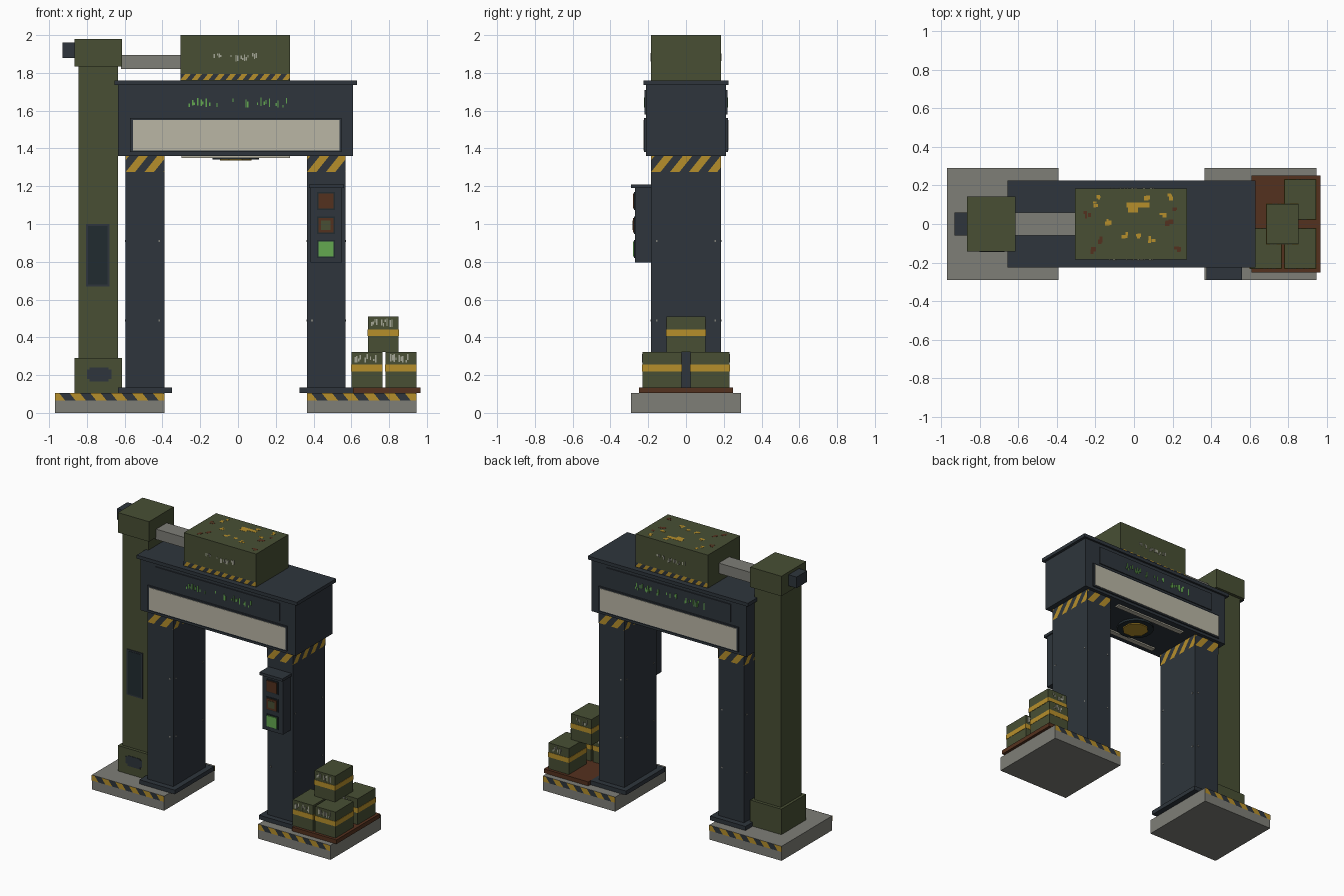
import bpy, bmesh, random
from math import floor, pi
from mathutils import Vector, Matrix

random.seed(4)
if "Cube" in bpy.data.objects:
    bpy.data.objects.remove(bpy.data.objects["Cube"], do_unlink=True)


def material(name, *srgb):
    lin = [((c / 255 + 0.055) / 1.055) ** 2.4 for c in srgb] + [1]
    m = bpy.data.materials.new(name)
    m.diffuse_color = lin
    m.use_nodes = True
    m.node_tree.nodes["Principled BSDF"].inputs["Base Color"].default_value = lin
    return m


OLIVE = material("olive paint", 72, 79, 52)
NAVY = material("dark blue steel", 46, 53, 60)
CONCRETE = material("concrete grey", 126, 126, 119)
LAMP = material("lamp beige", 186, 182, 165)
GOLD = material("warning yellow", 182, 143, 43)
RUST = material("rust brown", 84, 49, 30)
GREEN = material("signal green", 100, 168, 80)
GLASS = material("dark glass", 33, 43, 48)
STENCIL = material("stencil grey", 165, 166, 150)

CX = -0.0125  # middle of the gate


def finish(name, bm, *mats):
    me = bpy.data.meshes.new(name)
    bm.to_mesh(me)
    bm.free()
    for m in mats:
        me.materials.append(m)
    ob = bpy.data.objects.new(name, me)
    bpy.context.collection.objects.link(ob)
    return ob


def boxes(name, mat, *bounds):
    """One object made of boxes, each (x0, x1, y0, y1, z0, z1)."""
    bm = bmesh.new()
    for b in bounds:
        lo, hi = Vector(b[0::2]), Vector(b[1::2])
        size = Matrix.Diagonal((*(hi - lo), 1))
        bmesh.ops.create_cube(bm, size=1, matrix=Matrix.Translation((lo + hi) / 2) @ size)
    return finish(name, bm, mat)


def facing(side, x0, x1, depth, z0, z1, thick=0.003):
    """Bounds of a plate on the front (-1) or back (1) wall; the back is turned round."""
    if side > 0:
        x0, x1 = 2 * CX - x1, 2 * CX - x0
    y = sorted((side * depth, side * (depth + thick)))
    return (x0, x1, *y, z0, z1)


def hazard(name, start, along, width, height, step, slant):
    """Thin sheet cut into slanted stripes of alternating colour."""
    start, along, up = Vector(start), Vector(along), Vector((0, 0, 1))
    bm = bmesh.new()
    corners = ((0, 0), (width, 0), (width, height), (0, height))
    bm.faces.new([bm.verts.new(start + along * u + up * v) for u, v in corners])
    for k in range(-4, int(width / step) + 5):
        bmesh.ops.bisect_plane(bm, geom=bm.verts[:] + bm.edges[:] + bm.faces[:],
                               plane_co=start + along * (k * step),
                               plane_no=along - up * slant)
    for f in bm.faces:
        p = f.calc_center_median() - start
        f.material_index = floor((p.dot(along) - slant * p.z) / step) % 2
    return finish(name, bm, GOLD, NAVY)


def hazard_wall(name, x0, x1, depth, z0, height, step, slant):
    """Matching stripes on the front and back."""
    hazard(name + "_front", (x0, -depth, z0), (1, 0, 0), x1 - x0, height, step, slant)
    hazard(name + "_back", (x1, depth, z0), (-1, 0, 0), x1 - x0, height, step, slant)


def scribble(x0, x1, z0, z1, side, depth, step=0.009):
    """Worn paint: a row of short marks of uneven height."""
    out, x = [], x0
    while x < x1:
        a, b = sorted((random.uniform(z0, z1), random.uniform(z0, z1)))
        if b - a > 0.25 * (z1 - z0):
            out.append(facing(side, x, x + step * 0.8, depth, a, b))
        x += step
    return out


# Footings, plates and legs
for side, base_x, leg_x in (("right", -0.97, -0.595), ("left", 0.365, 0.365)):
    boxes(side + "_footing", CONCRETE, (base_x, base_x + 0.58, -0.29, 0.29, 0, 0.105))
    hazard_wall(side + "_footing_stripes", base_x, base_x + 0.58, 0.292, 0.065, 0.04, 0.055, -0.8)
    end = leg_x + 0.205
    boxes(side + "_foot_plate", NAVY, (leg_x - 0.04, end + 0.04, -0.225, 0.225, 0.105, 0.135))
    boxes(side + "_leg", NAVY, (leg_x, end, -0.185, 0.185, 0.13, 1.37))
    hazard_wall(side + "_leg_stripes", leg_x, end, 0.187, 1.275, 0.085, 0.05, 0.8)
    hazard(side + "_leg_stripes_outer", (end + 0.002, -0.185, 1.275), (0, 1, 0), 0.37, 0.085, 0.05, 0.8)
    hazard(side + "_leg_stripes_inner", (leg_x - 0.002, 0.185, 1.275), (0, -1, 0), 0.37, 0.085, 0.05, 0.8)
    # Small rivets on the legs
    rivets = []
    for z in (0.49, 0.91):
        for y in (-0.155, 0.155):
            rivets.append((leg_x - 0.002, end + 0.002, y - 0.005, y + 0.005, z - 0.005, z + 0.005))
        x = leg_x + 0.178 if leg_x < 0 else leg_x + 0.027
        rivets.append((x - 0.005, x + 0.005, -0.187, 0.187, z - 0.005, z + 0.005))
    boxes(side + "_leg_rivets", CONCRETE, *rivets)

# Cross beam with its cap
boxes("beam", NAVY, (-0.635, 0.61, -0.212, 0.212, 1.36, 1.74))
boxes("beam_cap", NAVY, (-0.655, 0.63, -0.226, 0.226, 1.735, 1.76))
for s, where in ((-1, "front"), (1, "back")):
    boxes(where + "_display", NAVY, facing(s, -0.51, 0.485, 0.21, 1.58, 1.71, 0.009))
    marks = []
    for a, b in ((-0.28, -0.15), (-0.115, -0.095), (-0.03, 0.0), (0.03, 0.05), (0.1, 0.28)):
        marks += scribble(a, b, 1.615, 1.67, s, 0.219)
    boxes(where + "_display_marks", GREEN, *marks)
    boxes(where + "_lamp_frame", NAVY, facing(s, -0.572, 0.547, 0.21, 1.38, 1.56, 0.012))
    boxes(where + "_lamp", LAMP, facing(s, -0.557, 0.537, 0.221, 1.39, 1.55, 0.004))

# Scanner and lamp strips under the beam
for y in (-0.15, 0.15):
    boxes("under_lamp", LAMP, (-0.3, 0.275, y - 0.018, y + 0.018, 1.35, 1.362))
for name, mat, r, n, z in (("scanner_ring", GLASS, 0.125, 16, 1.35), ("scanner_lens", GOLD, 0.09, 8, 1.343)):
    bm = bmesh.new()
    bmesh.ops.create_cone(bm, cap_ends=True, segments=n, radius1=r, radius2=r, depth=0.016,
                          matrix=Matrix.Translation((CX, 0, z)) @ Matrix.Rotation(pi / n, 4, "Z"))
    finish(name, bm, mat)

# Machine housing on top of the beam
boxes("housing", OLIVE, (-0.305, 0.275, -0.185, 0.185, 1.755, 2.0))
hazard_wall("housing_stripes", -0.305, 0.275, 0.187, 1.763, 0.032, 0.03, 0.8)
for s, where in ((-1, "front"), (1, "back")):
    marks = scribble(-0.13, -0.06, 1.875, 1.905, s, 0.185) + scribble(-0.05, 0.05, 1.86, 1.9, s, 0.185)
    boxes(where + "_housing_stencil", STENCIL, *marks, *scribble(0.075, 0.1, 1.87, 1.91, s, 0.185))


def chips(spots, size):
    out = []
    for x, y in spots:
        for _ in range(3):
            w, d = random.uniform(0.4, 1) * size, random.uniform(0.4, 1) * size
            px, py = x + random.uniform(-size, size) / 2, y + random.uniform(-size, size) / 2
            out.append((px - w / 2, px + w / 2, py - d / 2, py + d / 2, 1.999, 2.001))
    return out


# Chipped paint on the housing lid
boxes("lid_yellow_chips", GOLD, (-0.04, 0.08, 0.085, 0.112, 1.999, 2.001),
      (-0.03, 0.02, 0.06, 0.09, 1.999, 2.001),
      *chips([(-0.2, 0.1), (0.18, 0.14), (0.07, 0.13), (-0.05, -0.06), (0.03, -0.07),
              (-0.13, 0.01), (0.09, -0.08), (0.15, 0.04), (-0.19, 0.14)], 0.024))
boxes("lid_rust_chips", RUST,
      *chips([(-0.24, 0.05), (0.18, 0), (-0.18, -0.08), (-0.22, -0.14), (0.23, -0.13), (0.2, 0.07)], 0.026))

# Tower with head, foot, motor and arm
boxes("tower_post", OLIVE, (-0.845, -0.635, -0.12, 0.12, 0.28, 1.85))
boxes("tower_head", OLIVE, (-0.865, -0.615, -0.142, 0.142, 1.835, 1.98))
boxes("tower_foot", OLIVE, (-0.865, -0.615, -0.142, 0.142, 0.105, 0.29))
boxes("tower_motor", NAVY, (-0.93, -0.86, -0.06, 0.06, 1.88, 1.96))
boxes("arm", CONCRETE, (-0.62, -0.3, -0.06, 0.06, 1.82, 1.895))
boxes("tower_window_frame", NAVY, (-0.805, -0.68, -0.126, -0.118, 0.67, 1.0))
boxes("tower_window", GLASS, (-0.795, -0.69, -0.128, -0.125, 0.68, 0.99))
boxes("tower_foot_hatch", NAVY, (-0.8, -0.67, -0.145, -0.14, 0.18, 0.23),
      (-0.785, -0.685, -0.145, -0.14, 0.165, 0.24))

# Control box with three buttons
boxes("control_box", NAVY, (0.385, 0.55, -0.27, -0.18, 0.795, 1.195))
boxes("control_box_cap", NAVY, (0.375, 0.56, -0.29, -0.18, 1.19, 1.21))
for name, mat, z in (("top_button", RUST, 1.122), ("middle_button", RUST, 0.993), ("bottom_button", GREEN, 0.868)):
    boxes(name + "_rim", GLASS, (0.418, 0.513, -0.274, -0.268, z - 0.047, z + 0.047))
    boxes(name, mat, (0.426, 0.505, -0.281, -0.27, z - 0.039, z + 0.039))
boxes("middle_button_centre", OLIVE, (0.44, 0.491, -0.283, -0.28, 0.968, 1.018))

# Pallet with stacked crates
boxes("pallet", RUST, (0.61, 0.965, -0.25, 0.25, 0.105, 0.135))
for i, (x, y, z) in enumerate(((0.682, -0.127, 0.135), (0.862, -0.127, 0.135),
                               (0.862, 0.127, 0.135), (0.769, 0, 0.322))):
    w, d = 0.082, 0.103
    boxes(f"crate_{i + 1}", OLIVE, (x - w, x + w, y - d, y + d, z, z + 0.188))
    w, d = w + 0.002, d + 0.002
    boxes(f"crate_band_{i + 1}", GOLD, (x - w, x + w, y - d, y + d, z + 0.085, z + 0.12))
    marks = []
    for s in (-1, 1):
        for b in scribble(-0.065, 0.05, z + 0.13, z + 0.178, s, d - 0.002):
            shift = x - (2 * CX if s > 0 else 0)
            marks.append((b[0] + shift, b[1] + shift, b[2] + y, b[3] + y, b[4], b[5]))
    boxes(f"crate_stencil_{i + 1}", STENCIL, *marks)
